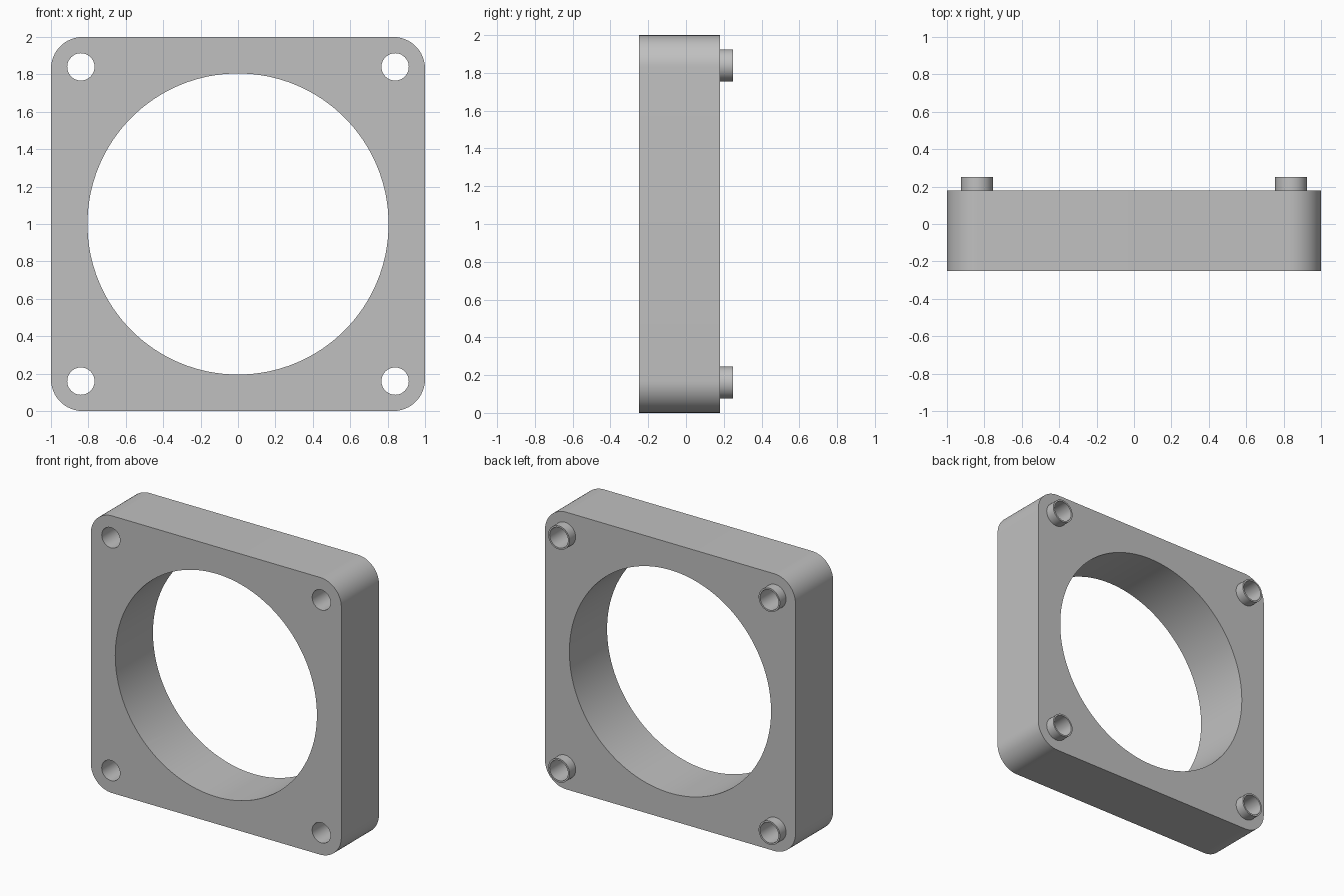
import bpy
import bmesh
from math import radians
from mathutils import Matrix, Vector

cube = bpy.data.objects.get("Cube")
if cube:
    bpy.data.objects.remove(cube, do_unlink=True)

FRONT, BACK, BOSS_END = -0.25, 0.18, 0.25
CORNER_RADIUS = 0.17
HOLE_OFFSET = 0.84
CENTRE = Vector((0, 0, 1))

grey = bpy.data.materials.new("light grey")
grey.use_nodes = True
grey.diffuse_color = (0.53, 0.53, 0.53, 1)
grey.node_tree.nodes["Principled BSDF"].inputs["Base Color"].default_value = grey.diffuse_color


def make_object(name, bm):
    bmesh.ops.recalc_face_normals(bm, faces=bm.faces)
    mesh = bpy.data.meshes.new(name)
    bm.to_mesh(mesh)
    bm.free()
    mesh.materials.append(grey)
    obj = bpy.data.objects.new(name, mesh)
    bpy.context.collection.objects.link(obj)
    return obj


def cylinder(name, x, z, radius, y0, y1, sides):
    """Cylinder running along y."""
    bm = bmesh.new()
    place = Matrix.Translation((x, (y0 + y1) / 2, z)) @ Matrix.Rotation(radians(90), 4, "X")
    bmesh.ops.create_cone(bm, cap_ends=True, segments=sides, radius1=radius,
                          radius2=radius, depth=y1 - y0, matrix=place)
    return make_object(name, bm)


def combine(target, tool, operation):
    """Apply a boolean and discard the tool object."""
    tool.hide_render = True
    mod = target.modifiers.new("boolean", "BOOLEAN")
    mod.operation, mod.solver, mod.object = operation, "EXACT", tool
    bpy.context.view_layer.objects.active = target
    bpy.ops.object.modifier_apply(modifier=mod.name)
    bpy.data.objects.remove(tool, do_unlink=True)


# Square block with four rounded corners
bm = bmesh.new()
middle = (FRONT + BACK) / 2
bmesh.ops.create_cube(bm, size=2, matrix=Matrix.Translation(CENTRE + Vector((0, middle, 0)))
                      @ Matrix.Diagonal((1, (BACK - FRONT) / 2, 1, 1)))
corners = [e for e in bm.edges if abs(e.verts[0].co.y - e.verts[1].co.y) > 0.1]
bmesh.ops.bevel(bm, geom=corners, offset=CORNER_RADIUS, segments=16,
                profile=0.5, affect="EDGES")
frame = make_object("square_frame", bm)

# Locating bosses on the back, each bored through from front to back
spots = [(sx * HOLE_OFFSET, 1 + sz * HOLE_OFFSET) for sx in (-1, 1) for sz in (-1, 1)]
for x, z in spots:
    combine(frame, cylinder("boss", x, z, 0.085, 0, BOSS_END, 48), "UNION")
for x, z in spots:
    combine(frame, cylinder("bolt_hole", x, z, 0.073, -0.5, 0.5, 48), "DIFFERENCE")

# Large central opening
combine(frame, cylinder("central_opening", 0, 1, 0.805, -0.5, 0.5, 128), "DIFFERENCE")

# Smooth the round walls, keep the rims sharp
bpy.ops.object.select_all(action="DESELECT")
frame.select_set(True)
bpy.context.view_layer.objects.active = frame
bpy.ops.object.shade_smooth_by_angle(angle=radians(30))
